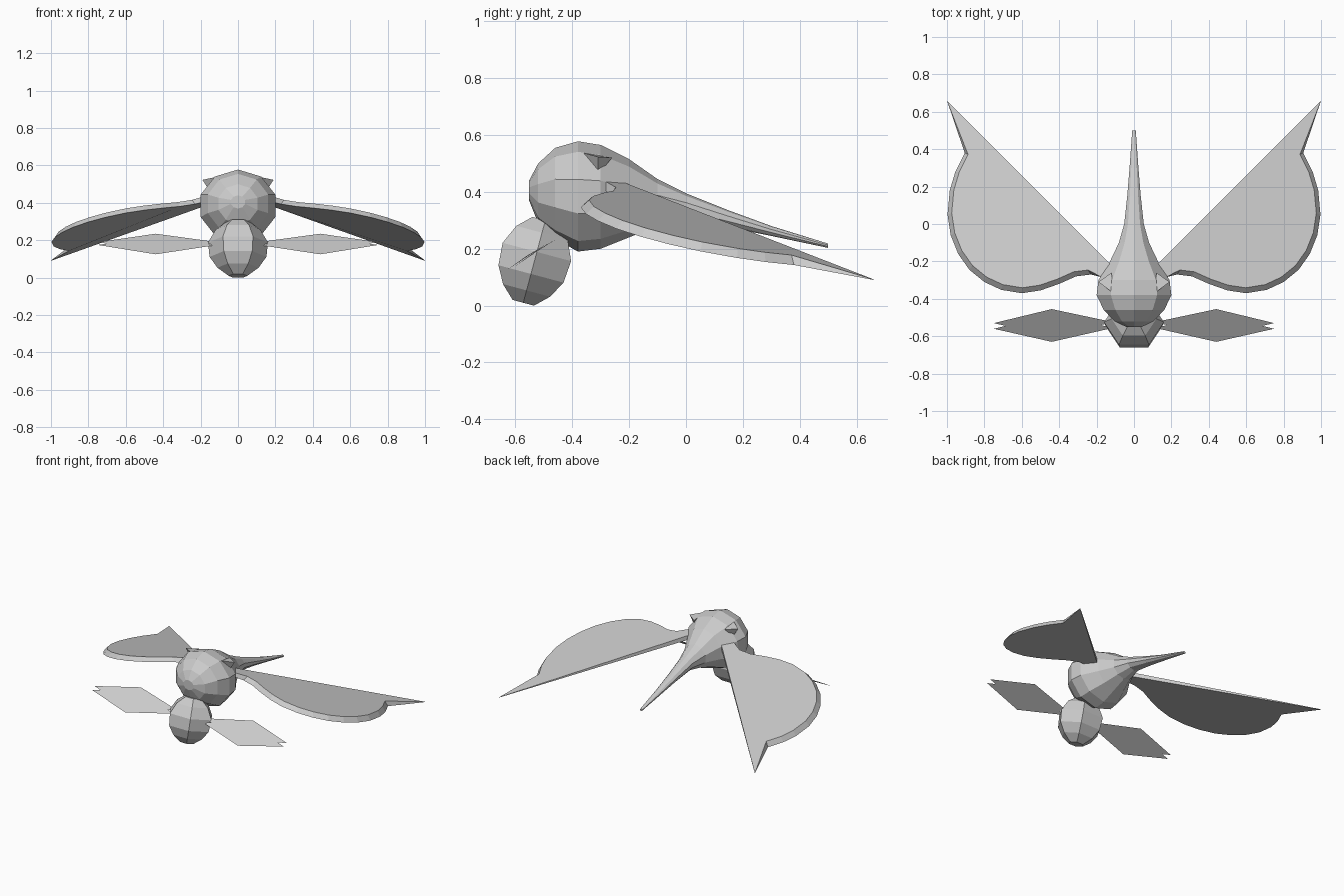
import bpy
from math import sin, cos, pi, radians
from mathutils import Matrix

cube = bpy.data.objects.get("Cube")
if cube:
    bpy.data.objects.remove(cube)

grey = bpy.data.materials.new("plain_grey")
grey.use_nodes = True
colour = (0.6, 0.6, 0.6, 1)
grey.diffuse_color = colour
grey.node_tree.nodes["Principled BSDF"].inputs["Base Color"].default_value = colour


def make(name, verts, faces):
    mesh = bpy.data.meshes.new(name)
    mesh.from_pydata(verts, [], faces)
    mesh.materials.append(grey)
    mesh.update()
    obj = bpy.data.objects.new(name, mesh)
    bpy.context.collection.objects.link(obj)
    return obj


def bridge(lower, upper):
    """Closed skin between two loops of equal length."""
    n = len(lower)
    faces = [(i, (i + 1) % n, n + (i + 1) % n, n + i) for i in range(n)]
    return lower + upper, faces + [tuple(range(n))[::-1], tuple(range(n, 2 * n))]


def loft(name, rings):
    n = len(rings[0])
    verts = [v for ring in rings for v in ring]
    faces = []
    for k in range(len(rings) - 1):
        a, b = k * n, (k + 1) * n
        faces += [(a + i, a + (i + 1) % n, b + (i + 1) % n, b + i) for i in range(n)]
    faces += [tuple(range(n))[::-1], tuple(range(len(verts) - n, len(verts)))]
    return make(name, verts, faces)


def both_sides(name, verts, faces):
    for side, s in (("left", 1), ("right", -1)):
        make(side + "_" + name, [(s * x, y, z) for x, y, z in verts],
             [f[::s] for f in faces])


# Teardrop body with a long tail: y, top, bottom, half width
profile = [(-.552, .44, .37, .04), (-.52, .50, .29, .11), (-.46, .555, .235, .17),
           (-.38, .578, .19, .21), (-.3, .565, .2, .2), (-.2, .515, .24, .135),
           (-.1, .445, .28, .085), (0, .395, .3, .055), (.15, .335, .275, .038),
           (.3, .28, .245, .025), (.5, .218, .203, .01)]
loft("body_and_tail", [
    [(w * sin(a), y, (t + b) / 2 + (t - b) / 2 * cos(a))
     for a in (i * 2 * pi / 10 for i in range(10))]
    for y, t, b, w in profile])

# Six-sided tilted head: height along the axis, radius
head = loft("head", [
    [(r * cos(a), .9 * r * sin(a), t) for a in (i * pi / 3 for i in range(6))]
    for t, r in ((-.145, .05), (-.1, .11), (-.04, .152), (.04, .16), (.11, .12), (.155, .06))])
head.data.transform(Matrix.Translation((0, -.535, .15)) @ Matrix.Rotation(radians(-15), 4, 'X'))

# Small pointed ears on the upper shoulders
both_sides("ear", [(.19, -.31, .523), (.11, -.37, .54), (.12, -.26, .52), (.15, -.31, .46)],
           [(0, 2, 1), (0, 1, 3), (0, 3, 2), (1, 2, 3)])

# Broad wings with a sloping rim, lying in one tilted plane
outline = [(.13, -.21), (.1, -.27), (.17, -.285), (.23, -.27), (.31, -.28), (.4, -.32),
           (.5, -.355), (.6, -.37), (.71, -.352), (.8, -.31), (.88, -.245), (.94, -.16),
           (.98, -.06), (.997, .05), (.985, .18), (.955, .28), (.905, .38), (1, .66)]


def on_plane(x, y, lift):
    return (x, y, .42 - .182 * (x - .13) - .197 * (y + .21) + lift)


def inset(p):
    if p[0] < .2 or p[1] > .6:
        return p
    return (.55 + .95 * (p[0] - .55), .21 + .95 * (p[1] - .21))


wing_low = [on_plane(x, y, 0 if y > .6 else -.02) for x, y in outline]
wing_top = [on_plane(*inset(p), .002 if p[1] > .6 else .01) for p in outline]
both_sides("wing", *bridge(wing_low, wing_top))

# Paired paper-thin diamond arms beside the head
for name, dy, dz in (("rear_arm_blade", 0, 0), ("front_arm_blade", -.03, -.015)):
    blade = [(.11, -.525, .19), (.44, -.6, .14), (.75, -.53, .19), (.44, -.455, .235)]
    both_sides(name, [(x, y + dy, z + dz) for x, y, z in blade], [(0, 1, 2, 3)])
